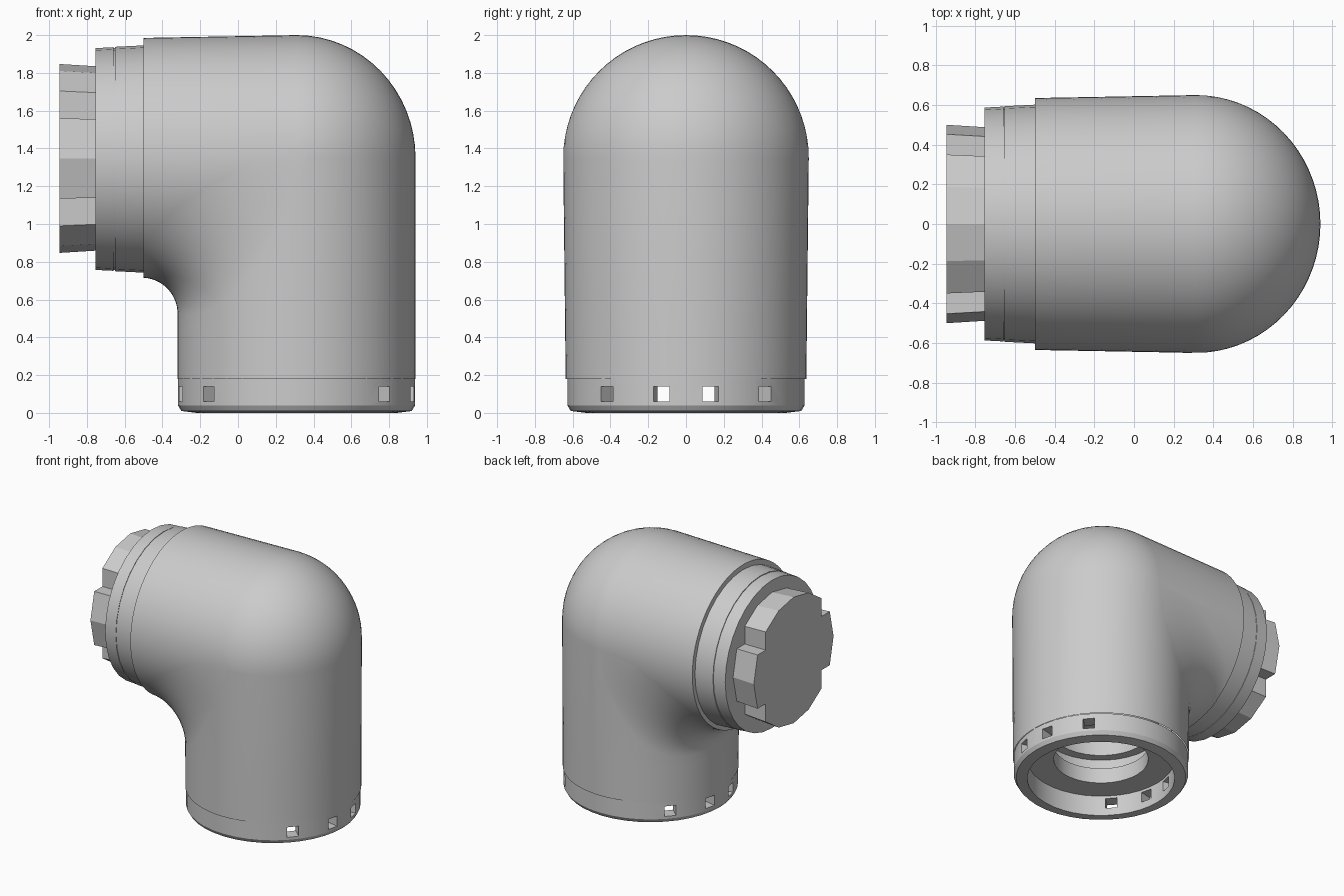
import bpy, bmesh
from math import sin, cos, pi, radians, sqrt
from mathutils import Matrix, Vector

cube = bpy.data.objects.get("Cube")
if cube:
    bpy.data.objects.remove(cube, do_unlink=True)

grey = bpy.data.materials.new("plain_grey")
grey.use_nodes = True
COLOUR = (0.6, 0.6, 0.6, 1)
grey.diffuse_color = COLOUR
grey.node_tree.nodes["Principled BSDF"].inputs["Base Color"].default_value = COLOUR

CX, CZ = 0.31, 1.35        # where the two pipe axes meet
RX, RY, RZ = 0.63, 0.65, 0.65
PIPE_END = -0.5


def finish(bm, name, smooth=None):
    bmesh.ops.recalc_face_normals(bm, faces=bm.faces[:])
    mesh = bpy.data.meshes.new(name)
    bm.to_mesh(mesh)
    bm.free()
    mesh.materials.append(grey)
    obj = bpy.data.objects.new(name, mesh)
    bpy.context.collection.objects.link(obj)
    bpy.ops.object.select_all(action="DESELECT")
    obj.select_set(True)
    bpy.context.view_layer.objects.active = obj
    if smooth:
        bpy.ops.object.shade_smooth_by_angle(angle=radians(smooth))
    return obj


def bridge(bm, rows, closed=False):
    """Join rings of vertices with quads."""
    pairs = list(zip(rows, rows[1:]))
    if closed:
        pairs.append((rows[-1], rows[0]))
    for a, b in pairs:
        n = len(a)
        for i in range(n):
            j = (i + 1) % n
            bm.faces.new((a[i], a[j], b[j], b[i]))


def lathe(name, profile, matrix, sides, closed=False, caps=False, smooth=None):
    """Spin (radius, height) points around the local z axis."""
    bm = bmesh.new()
    rows = [[bm.verts.new(matrix @ Vector((r * cos(2 * pi * i / sides),
                                           r * sin(2 * pi * i / sides), h)))
             for i in range(sides)] for r, h in profile]
    bridge(bm, rows, closed)
    if caps:
        bm.faces.new(rows[0])
        bm.faces.new(rows[-1])
    return finish(bm, name, smooth)


# Elbow body: parallel paths turn the corner, domed outside and filleted inside
def elbow_path(angle):
    c = cos(angle)
    w = abs(c)
    fillet = 0.175 + 0.8 * w * (1 - w)
    rx, rz = (RX * c, RZ * c) if c > 0 else (fillet, fillet)
    x0, z0 = CX + RX * c, CZ + RZ * c
    steps = 16
    path = [(x0, 0.18, 0), (x0, 0.45, 0)]
    for k in range(steps + 1):
        t = pi / 2 * k / steps
        path.append((x0 - rx + rx * cos(t), z0 - rz + rz * sin(t), k / steps))
    path.append((PIPE_END, z0, 1))
    for x, z, u in path:
        along = max(0, (CX - x) / (CX - PIPE_END))
        down = max(0, 1 - z / CZ)
        y = RY * sin(angle) * (1 - 0.023 * ((1 - u) * down + u * along))
        yield Vector((x, y, CZ + (z - CZ) * (1 - 0.023 * u * along)))


bm = bmesh.new()
SIDES = 72
columns = [[bm.verts.new(p) for p in elbow_path(2 * pi * i / SIDES)] for i in range(SIDES)]
bridge(bm, list(map(list, zip(*columns))))
bm.faces.new([col[-1] for col in columns])
bmesh.ops.remove_doubles(bm, verts=bm.verts[:], dist=0.0005)
finish(bm, "elbow_body", 40)

# Bottom rim with a stepped recess and square windows
upright = Matrix.Translation((CX, 0, 0))
rim = lathe("bottom_rim", [(0.628, 0.18), (0.628, 0.04), (0.61, 0.01), (0.53, 0),
                           (0.53, 0.16), (0.34, 0.16), (0.34, 0.18)],
            upright, 40, closed=True, smooth=25)

bm = bmesh.new()
for angle in (12, 42, 138, 168, 192, 222, 318, 348):
    place = (upright @ Matrix.Rotation(radians(angle), 4, "Z")
             @ Matrix.Translation((0.58, 0, 0.1)) @ Matrix.Diagonal((0.24, 0.085, 0.08, 1)))
    bmesh.ops.create_cube(bm, size=1, matrix=place)
cutter = finish(bm, "window_cutter")
cutter.hide_render = True
cut = rim.modifiers.new("windows", "BOOLEAN")
cut.object = cutter
cut.solver = "EXACT"
bpy.context.view_layer.objects.active = rim
bpy.ops.object.modifier_apply(modifier=cut.name)
bpy.data.objects.remove(cutter, do_unlink=True)

# Hollow seen through the recess
lathe("inner_socket", [(0.34, 0.17), (0.34, 0.28), (0.43, 0.28), (0.43, 0.4),
                       (0.36, 0.4), (0.36, 0.6), (0.01, 0.6)], upright, 32, smooth=25)

# Side collar with a thin seam groove
sideways = Matrix.Translation((0, 0, CZ - 0.006)) @ Matrix.Rotation(-pi / 2, 4, "Y")
lathe("side_collar", [(0.602, 0.49), (0.594, 0.652), (0.588, 0.652), (0.588, 0.658),
                      (0.592, 0.658), (0.587, 0.755)], sideways, 32, caps=True, smooth=20)

# Plug: a round end with four stepped corners leaving a tab on each side
R, STEP, TAB = 0.5, 0.35, 0.213
quarter = [(sqrt(R * R - TAB * TAB), TAB), (STEP, TAB), (STEP, sqrt(R * R - STEP * STEP)),
           (R * sin(radians(22)), R * cos(radians(22)))]
half = [(R, 0)] + quarter + [(0, R)] + [(-y, z) for y, z in reversed(quarter)]
outline = half + [(-y, -z) for y, z in half]
bm = bmesh.new()
rings = [[bm.verts.new((x, y * s, CZ - 0.003 + z * s)) for y, z in outline]
         for x, s in ((-0.745, 0.975), (-0.945, 1.0))]
bridge(bm, rings)
for ring in rings:
    bm.faces.new(ring)
finish(bm, "end_plug")
